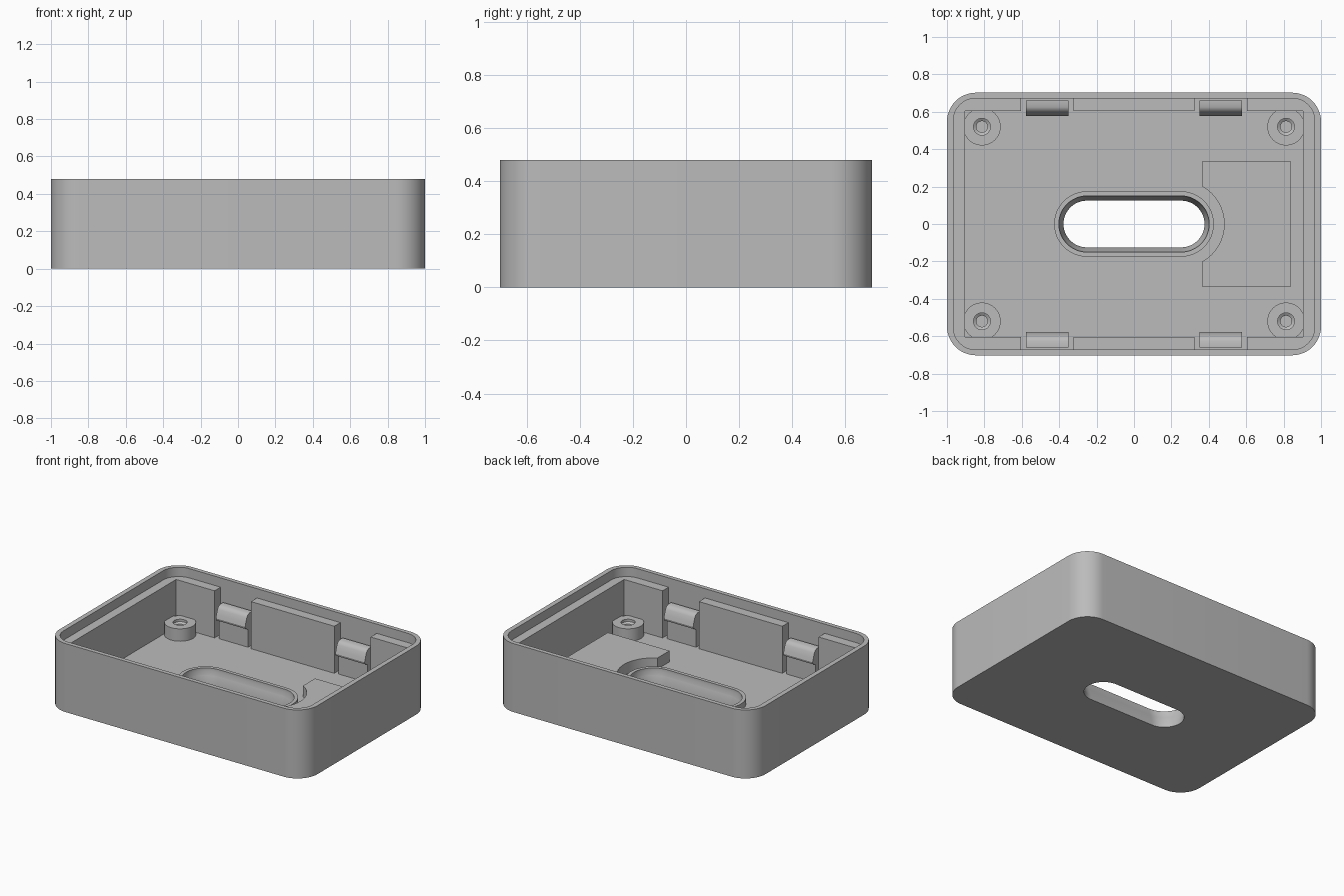
import bpy, bmesh
from math import sin, cos, pi

cube = bpy.data.objects.get("Cube")
if cube:
    bpy.data.objects.remove(cube, do_unlink=True)

grey = bpy.data.materials.new("plain grey")
grey.use_nodes = True
GREY = (0.5, 0.5, 0.5, 1)
grey.diffuse_color = GREY
grey.node_tree.nodes["Principled BSDF"].inputs["Base Color"].default_value = GREY

HEIGHT, LEDGE, FLOOR = 0.48, 0.415, 0.085


def rounded(hx, hy, r, cx=0, cy=0, n=12):
    """Outline of a rectangle with rounded corners (r = hy gives a slot)."""
    pts = []
    for k, (sx, sy) in enumerate([(1, 1), (-1, 1), (-1, -1), (1, -1)]):
        for i in range(n + 1):
            a = (k + i / n) * pi / 2
            p = (cx + sx * (hx - r) + r * cos(a), cy + sy * (hy - r) + r * sin(a))
            if not pts or abs(p[0] - pts[-1][0]) + abs(p[1] - pts[-1][1]) > 1e-5:
                pts.append(p)
    if abs(pts[0][0] - pts[-1][0]) + abs(pts[0][1] - pts[-1][1]) < 1e-5:
        pts.pop()
    return pts


def rect(x0, x1, y0, y1):
    return [(x0, y0), (x1, y0), (x1, y1), (x0, y1)]


def loft(name, layers, place=lambda u, v, w: (u, v, w)):
    """Closed solid through matching outlines, each given with its level."""
    bm = bmesh.new()
    rings = [[bm.verts.new(place(u, v, w)) for u, v in pts] for pts, w in layers]
    bm.faces.new(rings[0][::-1])
    bm.faces.new(rings[-1])
    n = len(rings[0])
    for a, b in zip(rings, rings[1:]):
        for i in range(n):
            j = (i + 1) % n
            bm.faces.new((a[i], a[j], b[j], b[i]))
    bmesh.ops.recalc_face_normals(bm, faces=bm.faces)
    mesh = bpy.data.meshes.new(name)
    bm.to_mesh(mesh)
    bm.free()
    mesh.materials.append(grey)
    ob = bpy.data.objects.new(name, mesh)
    bpy.context.collection.objects.link(ob)
    return ob


def prism(name, pts, z0, z1):
    return loft(name, [(pts, z0), (pts, z1)])


def activate(ob):
    bpy.ops.object.select_all(action='DESELECT')
    ob.select_set(True)
    bpy.context.view_layer.objects.active = ob


def cut(ob, cutters):
    activate(ob)
    for c in cutters:
        mod = ob.modifiers.new("cut", 'BOOLEAN')
        mod.operation, mod.solver, mod.object = 'DIFFERENCE', 'EXACT', c
        bpy.ops.object.modifier_apply(modifier=mod.name)


parts, cutters = [], []


def cutter(ob):
    ob.hide_render = True
    cutters.append(ob)
    return ob


# Outer case, lip recess and main cavity
case = prism("case_shell", rounded(1, 0.702, 0.155), 0, HEIGHT)
lip = cutter(prism("lip_cutter", rounded(0.966, 0.672, 0.12), LEDGE, 0.6))
cavity = cutter(prism("cavity_cutter", rect(-0.903, 0.903, -0.605, 0.605), FLOOR, 0.55))
parts.append(case)

# Pockets behind the snap clips
pockets = []
for sx in (-1, 1):
    for sy in (-1, 1):
        x, y = sorted((sx * 0.323, sx * 0.605)), sorted((sy * 0.55, sy * 0.672))
        pockets.append(cutter(prism("pocket_cutter", rect(*x, *y), FLOOR, 0.57)))

# Flared slot through the floor
slot = cutter(loft("slot_cutter", [
    (rounded(0.252 + r, r, r), z)
    for r, z in [(0.125, -0.05), (0.125, 0.03), (0.15, 0.11), (0.15, 0.2)]]))
cut(case, [lip, cavity, *pockets, slot])

# Raised rim around the slot
rim = prism("slot_rim", rounded(0.427, 0.175, 0.175), FLOOR - 0.01, 0.13)
cut(rim, [slot])
parts.append(rim)

# Raised pad with a round bite next to the slot
pad = prism("floor_pad", rect(0.363, 0.84, -0.335, 0.335), FLOOR - 0.01, 0.163)
bite = cutter(prism("bite_cutter", rounded(0.232, 0.232, 0.232, 0.25), 0, 0.3))
cut(pad, [bite])
parts.append(pad)

# Screw bosses with countersunk holes
for sx in (-1, 1):
    for sy in (-1, 1):
        c = (sx * 0.813, sy * 0.52)
        boss = prism("screw_boss", rounded(0.1, 0.1, 0.1, *c), FLOOR - 0.01, 0.172)
        hole = cutter(loft("hole_cutter", [
            (rounded(r, r, r, *c), z)
            for r, z in [(0.03, FLOOR), (0.03, 0.145), (0.045, 0.155), (0.045, 0.2)]]))
        cut(boss, [hole])
        parts.append(boss)

# Snap clips: upright tab with a rounded hook
hook = [(0.66, FLOOR - 0.01), (0.66, 0.32), (0.625, 0.32), (0.608, 0.312), (0.597, 0.297),
        (0.585, 0.262), (0.578, 0.24), (0.582, 0.225), (0.612, 0.21), (0.612, FLOOR - 0.01)]
for sx in (-1, 1):
    for sy in (-1, 1):
        parts.append(loft("snap_clip", [(hook, 0.35), (hook, 0.577)],
                          lambda u, v, w: (sx * w, sy * u, v)))

# Finish
for c in cutters:
    bpy.data.objects.remove(c, do_unlink=True)
for ob in parts:
    activate(ob)
    bpy.ops.object.shade_smooth_by_angle()
